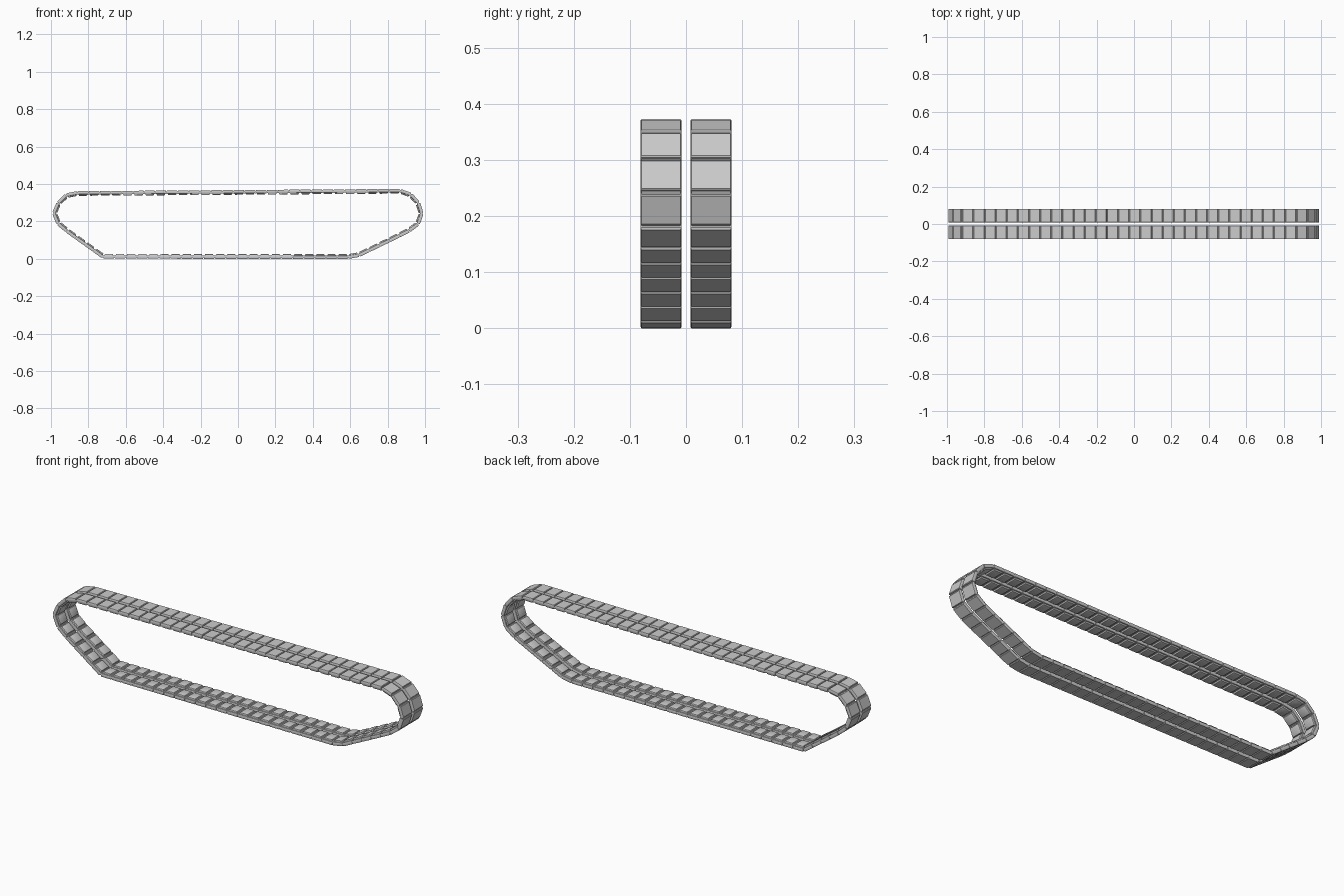
import bpy, bmesh
from mathutils import Vector, Matrix

if "Cube" in bpy.data.objects:
    bpy.data.objects.remove(bpy.data.objects["Cube"])

# Side outline of the track (pin line), counter-clockwise seen from the front
PATH = [(-0.72, 0.013), (0.625, 0.012), (0.90, 0.145), (0.955, 0.177),
        (0.982, 0.232), (0.968, 0.288), (0.935, 0.335), (0.88, 0.361),
        (-0.86, 0.349), (-0.91, 0.343), (-0.955, 0.303), (-0.983, 0.25),
        (-0.967, 0.197), (-0.92, 0.156)]
COUNT = 71


def sample(points, count):
    pts = [Vector((x, 0, z)) for x, z in points]
    segs = [(a, b, (b - a).length) for a, b in zip(pts, pts[1:] + pts[:1])]
    total = sum(s[2] for s in segs)
    out = []
    for i in range(count):
        d = total * i / count
        for a, b, length in segs:
            if d <= length:
                out.append(a.lerp(b, d / length))
                break
            d -= length
    return out, total / count


def add_block(bm, sections):
    """Loft of rectangles (length, width, height), capped, centred on the link."""
    rings = []
    for l, w, z in sections:
        rings.append([bm.verts.new((sx * l / 2, sy * w / 2, z))
                      for sx, sy in ((-1, -1), (1, -1), (1, 1), (-1, 1))])
    bm.faces.new(rings[0][::-1])
    bm.faces.new(rings[-1])
    for r, s in zip(rings, rings[1:]):
        for k in range(4):
            n = (k + 1) % 4
            bm.faces.new((r[k], r[n], s[n], s[k]))


joints, pitch = sample(PATH, COUNT)

# One shoe: outer tread plate tapering to a smaller inner pad, plus hinge pin
bm = bmesh.new()
W = 0.073
add_block(bm, [(pitch - 0.008, W - 0.004, -0.0125), (pitch - 0.003, W, -0.0095),
               (pitch - 0.002, W, 0.000), (pitch - 0.007, W - 0.003, 0.004),
               (pitch - 0.013, W - 0.012, 0.0055), (pitch - 0.017, W - 0.016, 0.0115),
               (pitch - 0.021, W - 0.020, 0.0125)])
pin = Matrix.Translation((-pitch / 2, 0, 0)) @ Matrix.Rotation(1.5707963, 4, 'X')
bmesh.ops.create_cone(bm, cap_ends=True, segments=10, radius1=0.006, radius2=0.006,
                      depth=W - 0.004, matrix=pin)
shoe = bpy.data.meshes.new("track_shoe")
bm.to_mesh(shoe)
bm.free()

# Two rows of shoes run around the outline
for name, y in (("front_track_row", -0.0445), ("back_track_row", 0.0445)):
    bm = bmesh.new()
    for i, a in enumerate(joints):
        b = joints[(i + 1) % COUNT]
        along = (b - a).normalized()
        side = Vector((0, 1, 0))
        inward = along.cross(side)
        m = Matrix((along, side, inward)).transposed().to_4x4()
        m.translation = (a + b) / 2 + Vector((0, y, 0))
        start = len(bm.verts)
        bm.from_mesh(shoe)
        bm.verts.ensure_lookup_table()
        bmesh.ops.transform(bm, matrix=m, verts=bm.verts[start:])
    bmesh.ops.recalc_face_normals(bm, faces=bm.faces)
    mesh = bpy.data.meshes.new(name)
    bm.to_mesh(mesh)
    bm.free()
    obj = bpy.data.objects.new(name, mesh)
    bpy.context.collection.objects.link(obj)
    bpy.context.view_layer.objects.active = obj
    obj.select_set(True)
    bpy.ops.object.shade_smooth_by_angle(angle=0.6)
    obj.select_set(False)
